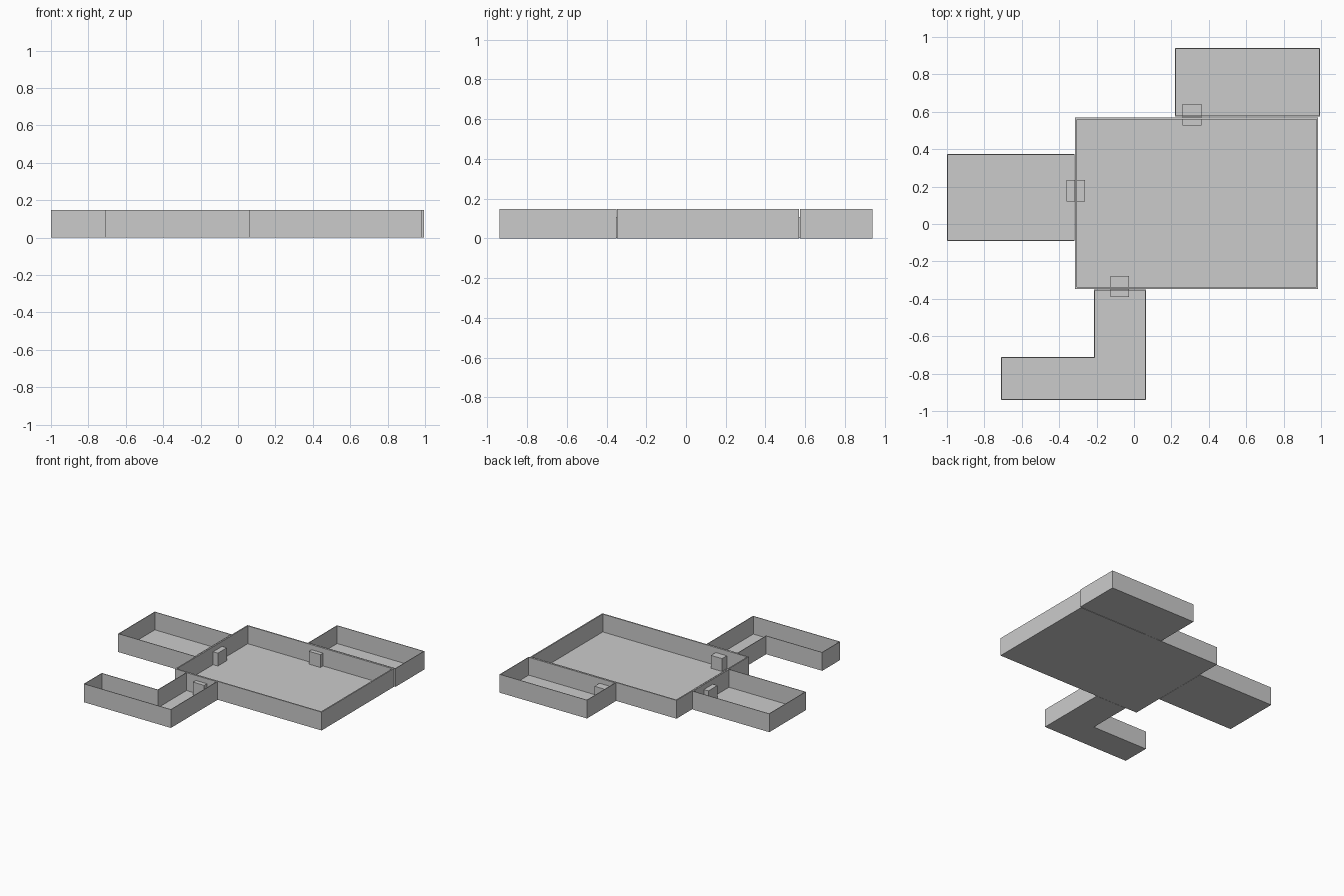
import bpy, bmesh

if "Cube" in bpy.data.objects:
    bpy.data.objects.remove(bpy.data.objects["Cube"])

HEIGHT = 0.147
FLOOR = 0.004


def finish(bm, name):
    bmesh.ops.recalc_face_normals(bm, faces=bm.faces[:])
    mesh = bpy.data.meshes.new(name)
    bm.to_mesh(mesh)
    bm.free()
    obj = bpy.data.objects.new(name, mesh)
    bpy.context.collection.objects.link(obj)
    return obj


def room(name, outline, wall):
    """Open-topped tray: prism from an outline, hollowed from the top."""
    bm = bmesh.new()
    base = bm.faces.new([bm.verts.new((x, y, 0)) for x, y in outline])
    top = bmesh.ops.extrude_face_region(bm, geom=[base], use_keep_orig=True)
    verts = [g for g in top["geom"] if isinstance(g, bmesh.types.BMVert)]
    face = [g for g in top["geom"] if isinstance(g, bmesh.types.BMFace)][0]
    bmesh.ops.translate(bm, verts=verts, vec=(0, 0, HEIGHT))
    bmesh.ops.recalc_face_normals(bm, faces=bm.faces[:])
    bmesh.ops.inset_region(bm, faces=[face], thickness=wall, use_even_offset=True)
    floor = bmesh.ops.extrude_discrete_faces(bm, faces=[face])["faces"][0]
    bmesh.ops.translate(bm, verts=floor.verts[:], vec=(0, 0, FLOOR - HEIGHT))
    return finish(bm, name)


def rect(x0, x1, y0, y1):
    return [(x0, y0), (x1, y0), (x1, y1), (x0, y1)]


def door(name, x0, x1, y0, y1, z1=0.107):
    bm = bmesh.new()
    bmesh.ops.create_cube(bm, size=1)
    for v in bm.verts:
        v.co = (x1 if v.co.x > 0 else x0, y1 if v.co.y > 0 else y0,
                z1 if v.co.z > 0 else 0.001)
    return finish(bm, name)


# Rooms
room("main_hall", rect(-0.315, 0.985, -0.348, 0.57), 0.01)
room("left_room", rect(-1.0, -0.317, -0.09, 0.373), 0.005)
room("back_room", rect(0.22, 0.995, 0.574, 0.94), 0.005)
room("entry_corridor", [(-0.71, -0.94), (0.063, -0.94), (0.063, -0.35),
                        (-0.213, -0.35), (-0.213, -0.712), (-0.71, -0.712)], 0.005)

# Door blocks set through the shared walls
door("left_door", -0.362, -0.263, 0.12, 0.234)
door("back_door", 0.26, 0.362, 0.527, 0.642)
door("entry_door", -0.125, -0.027, -0.39, -0.278)
